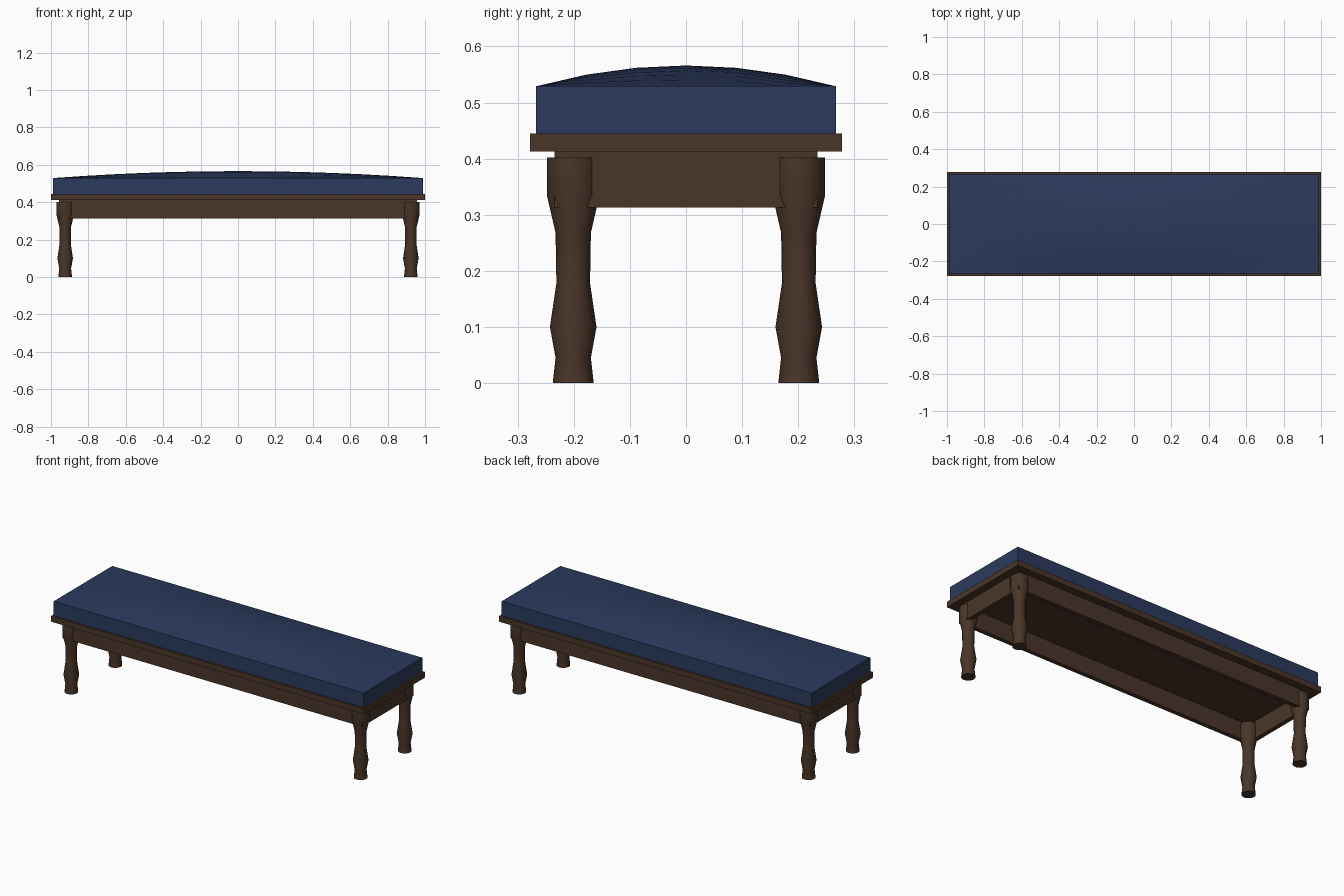
import bpy, bmesh, math

if "Cube" in bpy.data.objects:
    bpy.data.objects.remove(bpy.data.objects["Cube"], do_unlink=True)


def material(name, color):
    mat = bpy.data.materials.new(name)
    mat.use_nodes = True
    mat.diffuse_color = color
    bsdf = mat.node_tree.nodes["Principled BSDF"]
    bsdf.inputs["Base Color"].default_value = color
    bsdf.inputs["Roughness"].default_value = 0.7
    return mat


wood = material("dark_wood", (0.068, 0.036, 0.022, 1))
fabric = material("blue_fabric", (0.024, 0.042, 0.11, 1))


def finish(name, bm, mat, smooth=False):
    bmesh.ops.recalc_face_normals(bm, faces=bm.faces)
    mesh = bpy.data.meshes.new(name)
    bm.to_mesh(mesh)
    bm.free()
    mesh.materials.append(mat)
    obj = bpy.data.objects.new(name, mesh)
    bpy.context.collection.objects.link(obj)
    if smooth:
        bpy.ops.object.select_all(action="DESELECT")
        obj.select_set(True)
        bpy.context.view_layer.objects.active = obj
        bpy.ops.object.shade_smooth_by_angle(angle=math.radians(40))
    return obj


def box(name, half_x, half_y, z0, z1, mat, x=0, y=0):
    bm = bmesh.new()
    bmesh.ops.create_cube(bm, size=2)
    for v in bm.verts:
        v.co = (x + v.co.x * half_x, y + v.co.y * half_y, z0 if v.co.z < 0 else z1)
    return finish(name, bm, mat)


def turned_leg(name, x, y, profile, sides=16):
    bm = bmesh.new()
    rings = []
    for r, z in profile:
        angles = [math.tau * i / sides for i in range(sides)]
        rings.append([bm.verts.new((x + r * math.cos(a), y + r * math.sin(a), z)) for a in angles])
    for low, high in zip(rings, rings[1:]):
        for i in range(sides):
            j = (i + 1) % sides
            bm.faces.new((low[i], low[j], high[j], high[i]))
    bm.faces.new(rings[0])
    bm.faces.new(rings[-1])
    return finish(name, bm, wood, smooth=True)


def domed_cushion(name, half_x, half_y, z0, z1, crown, nx=12, ny=6):
    # Crowned top grid, with its border extruded down to a flat base
    bm = bmesh.new()
    grid = []
    for i in range(nx + 1):
        u = 2 * i / nx - 1
        row = []
        for j in range(ny + 1):
            t = 2 * j / ny - 1
            z = z1 + crown * (1 - u * u) * (1 - t * t)
            row.append(bm.verts.new((u * half_x, t * half_y, z)))
        grid.append(row)
    for a, b in zip(grid, grid[1:]):
        for j in range(ny):
            bm.faces.new((a[j], b[j], b[j + 1], a[j + 1]))
    border = [e for e in bm.edges if e.is_boundary]
    skirt = bmesh.ops.extrude_edge_only(bm, edges=border)["geom"]
    for v in skirt:
        if isinstance(v, bmesh.types.BMVert):
            v.co.z = z0
    bmesh.ops.holes_fill(bm, edges=[e for e in bm.edges if e.is_boundary])
    return finish(name, bm, fabric, smooth=True)


# Seat: padded cushion on an overhanging board
domed_cushion("seat_cushion", 0.99, 0.267, 0.445, 0.529, 0.037)
box("seat_board", 1.0, 0.278, 0.413, 0.445, wood)

# Apron frame under the board
AX, AY, T = 0.957, 0.234, 0.0125
for name, s in (("front", -1), ("back", 1)):
    box(name + "_apron", AX, T, 0.313, 0.413, wood, y=s * (AY - T))
for name, s in (("right", -1), ("left", 1)):
    box(name + "_apron", T, AY - 2 * T, 0.313, 0.413, wood, x=s * (AX - T))

# Turned legs at the corners
leg_profile = [(0.0365, 0), (0.0315, 0.045), (0.0415, 0.1), (0.03, 0.178),
               (0.0315, 0.268), (0.047, 0.335), (0.047, 0.402)]
for side, sx in (("right", -1), ("left", 1)):
    for end, sy in (("front", -1), ("back", 1)):
        turned_leg(f"{end}_{side}_leg", sx * 0.924, sy * 0.201, leg_profile)
